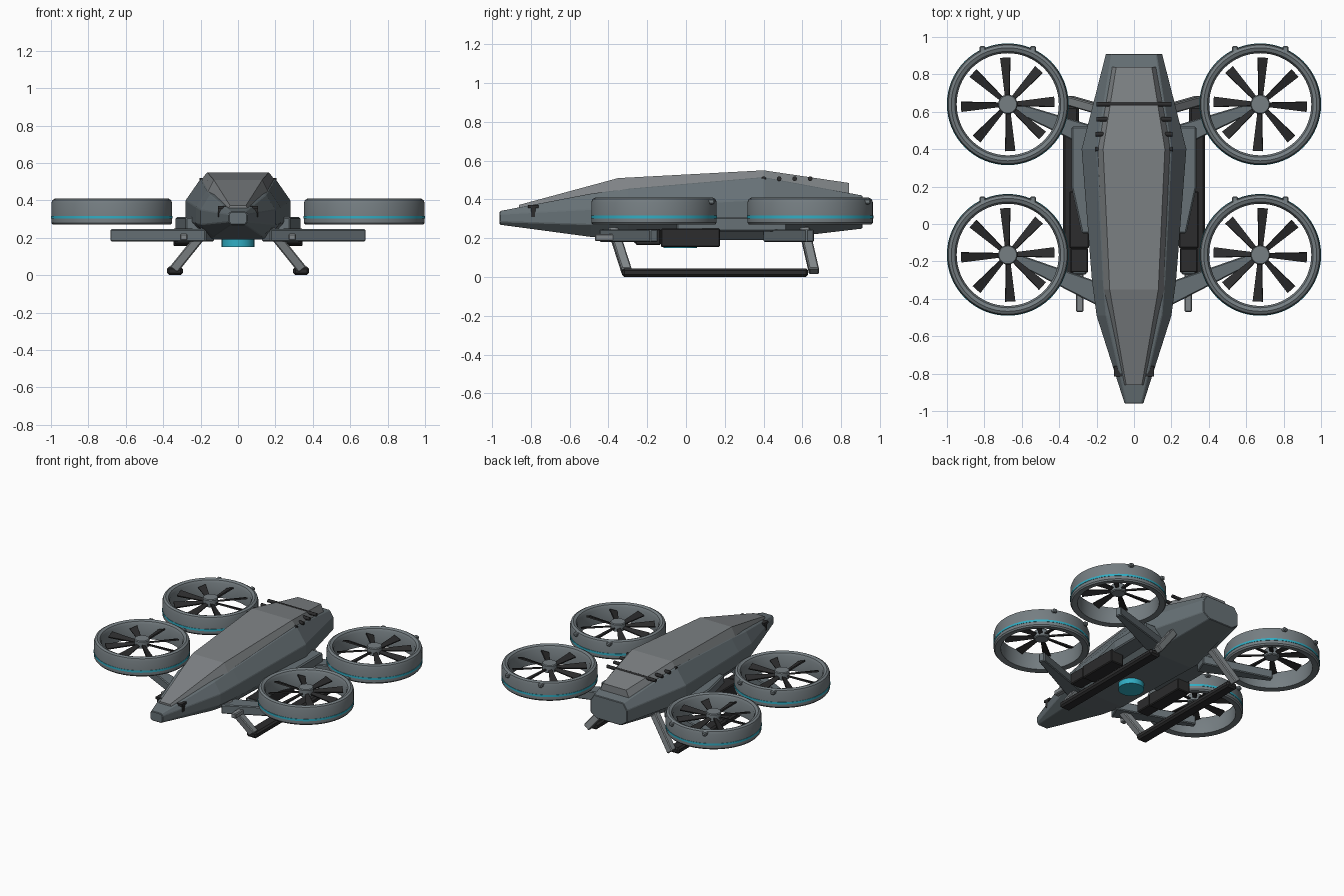
import bpy, bmesh, math
from mathutils import Vector

if "Cube" in bpy.data.objects:
    bpy.data.objects.remove(bpy.data.objects["Cube"])


def material(name, col):
    m = bpy.data.materials.new(name)
    m.diffuse_color = (*col, 1)
    m.use_nodes = True
    m.node_tree.nodes["Principled BSDF"].inputs["Base Color"].default_value = m.diffuse_color
    return m


HULL = material("hull grey", (0.135, 0.165, 0.18))
CANOPY = material("upper plate grey", (0.21, 0.225, 0.235))
RING = material("duct grey", (0.18, 0.21, 0.225))
LEG = material("strut grey", (0.22, 0.24, 0.25))
DARK = material("near black", (0.025, 0.025, 0.026))
CYAN = material("cyan glow", (0.03, 0.42, 0.55))


def loft(name, sections, mat, closed=False, smooth=False, bevel=0):
    """Skin equal-length point loops; cap the ends unless closed."""
    bm = bmesh.new()
    loops = [[bm.verts.new(p) for p in sec] for sec in sections]
    n, k = len(loops[0]), len(loops)
    for i in range(k if closed else k - 1):
        a, b = loops[i], loops[(i + 1) % k]
        for j in range(n):
            bm.faces.new((a[j], a[(j + 1) % n], b[(j + 1) % n], b[j]))
    if not closed:
        bm.faces.new(loops[0])
        bm.faces.new(loops[-1])
    bmesh.ops.recalc_face_normals(bm, faces=bm.faces)
    me = bpy.data.meshes.new(name)
    bm.to_mesh(me)
    bm.free()
    me.materials.append(mat)
    ob = bpy.data.objects.new(name, me)
    bpy.context.collection.objects.link(ob)
    if bevel:
        mod = ob.modifiers.new("edge bevel", 'BEVEL')
        mod.width, mod.segments = bevel, 1
    if smooth:
        bpy.ops.object.select_all(action='DESELECT')
        bpy.context.view_layer.objects.active = ob
        ob.select_set(True)
        bpy.ops.object.shade_smooth_by_angle(angle=math.radians(35))
    return ob


def box(name, x0, x1, y0, y1, z0, z1, mat, bevel=0.006):
    rect = lambda y: [(x0, y, z0), (x1, y, z0), (x1, y, z1), (x0, y, z1)]
    return loft(name, [rect(y0), rect(y1)], mat, bevel=bevel)


def beam(name, a, b, side, up, wa, wb, t, mat):
    """Tapered beam from a to b; side and up span its cross-section."""
    side, up = Vector(side), Vector(up)

    def rect(p, w):
        return [Vector(p) + side * w * i + up * t * j
                for i, j in ((-1, -1), (1, -1), (1, 1), (-1, 1))]
    return loft(name, [rect(a, wa), rect(b, wb)], mat, bevel=0.006)


def circle(r, z, cx, cy, n):
    return [(cx + r * math.cos(2 * math.pi * i / n),
             cy + r * math.sin(2 * math.pi * i / n), z) for i in range(n)]


def lathe(name, profile, cx, cy, mat, closed=False, n=48):
    return loft(name, [circle(r, z, cx, cy, n) for r, z in profile], mat, closed, True)


# Faceted hull: y, (bottom w, z), side w, (side z low, high), (top w, z)
hull = []
for y, wb, zb, wm, z1, z2, wt, zt in (
        (-0.96, .038, .27, .05, .285, .325, .04, .34),
        (-0.49, .13, .207, .20, .27, .35, .15, .43),
        (-0.30, .15, .19, .225, .275, .365, .165, .455),
        (0.40, .17, .19, .28, .29, .40, .20, .515),
        (0.91, .10, .25, .15, .285, .375, .12, .42)):
    hull.append([(-wb, y, zb), (wb, y, zb), (wm, y, z1), (wm, y, z2),
                 (wt, y, zt), (-wt, y, zt), (-wm, y, z2), (-wm, y, z1)])
loft("hull", hull, HULL, bevel=0.004)

# Raised upper plate along the back
plate = []
for y, wb, zb, wt, zt in ((-.86, .06, .345, .042, .372), (-.35, .165, .44, .13, .51),
                          (.40, .20, .505, .165, .55), (.84, .118, .43, .095, .485)):
    plate.append([(-wb, y, zb), (wb, y, zb), (wt, y, zt), (-wt, y, zt)])
loft("upper_plate", plate, CANOPY)

# Belly sensor disc
lathe("belly_disc", [(.087, .15), (.087, .20)], 0, -.03, CYAN, n=32)

# Vent rods across the rear of the plate
for y, w in ((.40, .205), (.48, .205), (.56, .20), (.64, .20)):
    rod = [[(x, y + .012 * math.cos(a * math.pi / 6), .507 + .012 * math.sin(a * math.pi / 6))
            for a in range(12)] for x in (-w, w)]
    loft("vent_rod", rod, DARK, smooth=True)

for s in (-1, 1):
    def mbox(name, x0, x1, *rest, **kw):
        return box(name, s * x0, s * x1, *rest, **kw)

    # Nose sensors
    mbox("nose_sensor_top", .065, .108, -.815, -.76, .355, .371, DARK, bevel=0)
    mbox("nose_sensor_stem", .088, .108, -.80, -.775, .31, .357, DARK, bevel=0)

    # Side nacelle
    outline = ((.18, -.05), (.28, -.05), (.335, .2), (.335, .52), (.2, .52))
    loft("side_nacelle", [[(s * x, y, z) for x, y in outline] for z in (.235, .31)],
         HULL, bevel=0.008)

    # Underslung pod with barrel
    mbox("pod", .24, .345, -.13, .175, .155, .25, DARK)
    mbox("pod_front", .245, .34, -.26, -.13, .165, .248, DARK)
    mbox("pod_collar", .255, .33, -.27, -.155, .175, .245, HULL)
    mbox("pod_barrel", .27, .31, -.47, -.26, .185, .222, LEG)

    # Landing skid and its legs
    mbox("skid", .295, .38, -.33, .63, 0, .045, DARK, bevel=0.012)
    for y0, y1, yn in ((-.375, -.305, "front"), (.61, .66, "rear")):
        beam(yn + "_leg", (s * .17, y0, .245), (s * .345, y1, .028),
             (0, 1, 0), (s * .78, 0, .62), .026, .026, .026, LEG)

    # Rotor assemblies
    for cy, root in ((-.165, (.15, -.39)), (.64, (.2, .455))):
        cx = s * .675
        a, b = Vector((s * root[0], root[1], .213)), Vector((cx, cy, .213))
        d = (b - a).normalized()
        beam("rotor_arm", a, b, (-d.y, d.x, 0), (0, 0, 1), .062, .022, .033, HULL)

        lathe("duct_ring", [(.275, .275), (.315, .27), (.323, .28), (.323, .385),
                            (.317, .402), (.302, .41), (.283, .402), (.273, .385)],
              cx, cy, RING, closed=True, n=64)
        lathe("duct_stripe", [(.318, .302), (.3255, .302), (.3255, .317), (.318, .317)],
              cx, cy, CYAN, closed=True, n=64)
        lathe("rotor_hub", [(.045, .35), (.052, .355), (.052, .402), (.047, .408)],
              cx, cy, RING, n=24)

        # Rear studs on the duct
        for dx in (-.135, .135):
            box("duct_stud", cx + dx - .016, cx + dx + .016, cy + .275, cy + .312,
                .375, .402, RING)

        # Eight pitched blades, widening to the tip
        for i in range(8):
            t = math.radians(-3 + 45 * i)
            r = Vector((s * math.cos(t), math.sin(t), 0))
            q = Vector((-s * math.sin(t), math.cos(t), 0))
            side = q * .94 + Vector((0, 0, .34))
            up = Vector((0, 0, .94)) - q * .34
            c = Vector((cx, cy, .372))
            secs = [[c + r * rad + side * w * u + up * .005 * v
                     for u, v in ((-1, -1), (1, -1), (1, 1), (-1, 1))]
                    for rad, w in ((.045, .012), (.25, .028))]
            loft("rotor_blade", secs, DARK)
